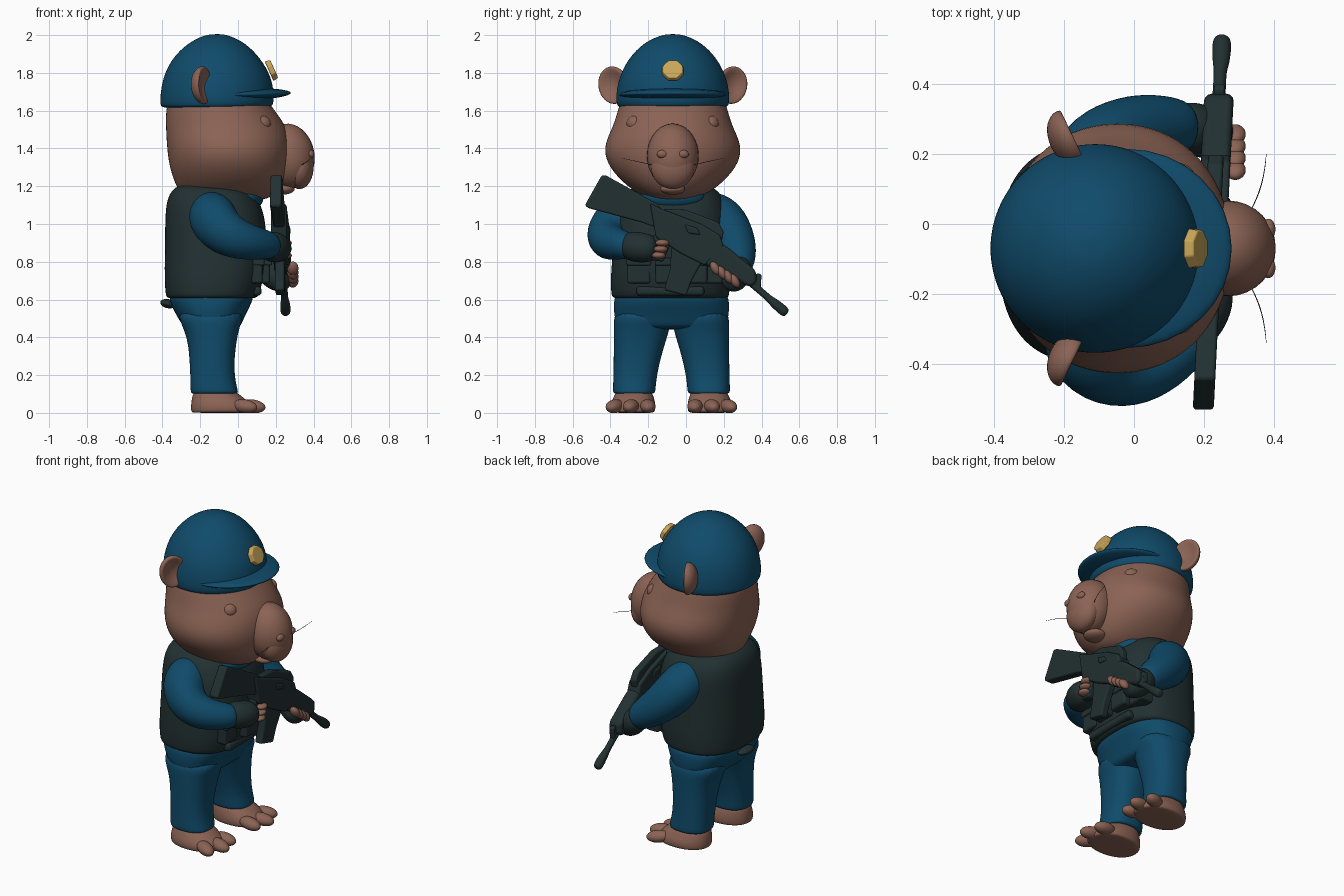
import bpy, bmesh, math
from mathutils import Vector, Matrix

if "Cube" in bpy.data.objects:
    bpy.data.objects.remove(bpy.data.objects["Cube"])

CY = -0.07  # the figure's own plane of symmetry; it faces +x


def material(name, rgb):
    m = bpy.data.materials.new(name)
    m.diffuse_color = (*rgb, 1)
    m.use_nodes = True
    m.node_tree.nodes["Principled BSDF"].inputs["Base Color"].default_value = m.diffuse_color
    return m


BLUE = material("uniform blue", (0.005, 0.07, 0.145))
FUR = material("brown fur", (0.26, 0.125, 0.09))
DARK = material("dark gear", (0.016, 0.03, 0.031))
GOLD = material("gold", (0.58, 0.38, 0.10))


def finish(bm, name, mat, subsurf=0, bevel=0):
    bmesh.ops.recalc_face_normals(bm, faces=bm.faces)
    for f in bm.faces:
        f.smooth = True
    me = bpy.data.meshes.new(name)
    bm.to_mesh(me)
    bm.free()
    me.materials.append(mat)
    ob = bpy.data.objects.new(name, me)
    bpy.context.collection.objects.link(ob)
    if bevel:
        b = ob.modifiers.new("bevel", 'BEVEL')
        b.width, b.segments, b.harden_normals = bevel, 3, True
    if subsurf:
        s = ob.modifiers.new("smooth", 'SUBSURF')
        s.levels = s.render_levels = subsurf
    return ob


def skin(rings, name, mat):
    """Joins rings of points into a closed smooth body."""
    bm = bmesh.new()
    vs = [[bm.verts.new(p) for p in r] for r in rings]
    n = len(vs[0])
    for a, b in zip(vs, vs[1:]):
        for i in range(n):
            j = (i + 1) % n
            bm.faces.new((a[i], a[j], b[j], b[i]))
    bm.faces.new(vs[0])
    bm.faces.new(vs[-1])
    return finish(bm, name, mat, 2)


def loft(name, rows, mat, power=2.2, n=24):
    """Rows are z, back x, front x, half width, centre y."""
    rings = []
    for z, x0, x1, w, cy in rows:
        ring = []
        for i in range(n):
            c, s = math.cos(math.tau * i / n), math.sin(math.tau * i / n)
            ring.append(((x0 + x1) / 2 + (x1 - x0) / 2 * math.copysign(abs(c) ** (2 / power), c),
                         cy + w * math.copysign(abs(s) ** (2 / power), s), z))
        rings.append(ring)
    return skin(rings, name, mat)


def tube(name, pts, mat, n=12):
    """Points are x, y, z, radius."""
    P = [Vector(p[:3]) for p in pts]
    rings = []
    for i, p in enumerate(P):
        t = (P[min(i + 1, len(P) - 1)] - P[max(i - 1, 0)]).normalized()
        a = t.cross(Vector((0.3, 0.1, 1))).normalized()
        b = t.cross(a)
        rings.append([p + pts[i][3] * (a * math.cos(math.tau * k / n) + b * math.sin(math.tau * k / n))
                      for k in range(n)])
    return skin(rings, name, mat)


def ball(name, loc, rad, mat, rot=(0, 0, 0), cup=0):
    bm = bmesh.new()
    bmesh.ops.create_uvsphere(bm, u_segments=32, v_segments=18, radius=1)
    for v in bm.verts:
        if cup and v.co.x > 0:
            v.co.x -= cup * v.co.x ** 2
    R = Matrix.Rotation(rot[2], 4, 'Z') @ Matrix.Rotation(rot[1], 4, 'Y') @ Matrix.Rotation(rot[0], 4, 'X')
    bm.transform(Matrix.Translation(loc) @ R @ Matrix.Diagonal((*rad, 1)))
    return finish(bm, name, mat)


def box(name, loc, size, mat, bevel=0.015):
    bm = bmesh.new()
    bmesh.ops.create_cube(bm, size=1)
    bm.transform(Matrix.Translation(loc) @ Matrix.Diagonal((*size, 1)))
    return finish(bm, name, mat, bevel=bevel)


def plate(name, yz, thick, mat, bevel=0.012, x=0.225):
    """Outline in the y-z plane, given thickness along x, following the gun's slant."""
    bm = bmesh.new()
    sides = [[bm.verts.new((x + 0.05 * y + d * thick / 2, y, z)) for y, z in yz] for d in (-1, 1)]
    bm.faces.new(sides[0])
    bm.faces.new(sides[1])
    for i in range(len(yz)):
        j = (i + 1) % len(yz)
        bm.faces.new((sides[0][i], sides[0][j], sides[1][j], sides[1][i]))
    return finish(bm, name, mat, bevel=bevel)


# Head, muzzle and lower lip
loft("head", [(1.12, -.24, .12, .10, CY), (1.15, -.30, .20, .17, CY), (1.22, -.34, .255, .27, CY),
              (1.32, -.37, .28, .355, CY), (1.42, -.38, .285, .37, CY), (1.52, -.385, .26, .315, CY),
              (1.62, -.385, .18, .29, CY), (1.72, -.35, .12, .25, CY)], FUR, 2.1)
ball("muzzle", (.27, CY, 1.36), (.135, .137, .172), FUR, (0, -.15, 0))
ball("nose_tip", (.325, CY, 1.30), (.075, .115, .115), FUR)
ball("lower_lip", (.235, CY, 1.185), (.065, .065, .03), FUR)

# Hat: dome, brim and badge
loft("hat_dome", [(1.61, -.40, .16, .28, CY), (1.625, -.415, .19, .30, CY), (1.68, -.415, .195, .305, CY),
                  (1.78, -.40, .18, .287, CY), (1.88, -.35, .12, .235, CY), (1.96, -.265, .04, .155, CY),
                  (2.0, -.18, -.05, .065, CY), (2.005, -.13, -.09, .02, CY)], BLUE, 2)
ball("hat_brim", (-.02, CY, 1.685), (.30, .285, .035), BLUE, (0, -.03, 0))
bm = bmesh.new()
bmesh.ops.create_cone(bm, cap_ends=True, segments=8, radius1=.062, radius2=.055, depth=.03)
bm.transform(Matrix.Translation((.178, CY, 1.815)) @ Matrix.Rotation(math.radians(66), 4, 'Y')
             @ Matrix.Rotation(math.pi / 8, 4, 'Z'))
finish(bm, "hat_badge", GOLD, bevel=.005)

# Torso: vest, shirt collar, hips, tail flap
loft("vest", [(.605, -.37, .09, .30, -.083), (.61, -.385, .11, .315, -.083), (.72, -.392, .14, .32, -.083),
              (.90, -.388, .155, .305, -.08), (1.05, -.388, .145, .295, -.075), (1.15, -.375, .10, .27, CY),
              (1.20, -.33, .04, .21, CY), (1.215, -.28, -.02, .13, CY)], DARK, 2.5)
ball("shirt_collar", (.035, CY, 1.14), (.10, .17, .075), BLUE)
loft("hips", [(.65, -.36, .08, .29, -.077), (.60, -.37, .085, .308, -.077), (.53, -.335, .045, .308, -.077),
              (.47, -.30, .02, .295, -.077), (.44, -.27, .0, .26, -.077)], BLUE, 2.5)
ball("tail", (-.37, CY, .578), (.042, .065, .024), DARK, (0, .2, 0))
for i, y in enumerate((-.25, -.10, .05, .16)):
    box(f"vest_pouch_{i}", (.125 - .04 * (i in (0, 3)), y, .75), (.09, .125, .13), DARK)
    box(f"pouch_flap_{i}", (.13 - .04 * (i in (0, 3)), y, .80), (.10, .13, .04), DARK, .01)
box("waist_belt", (.08, -.083, .645), (.09, .36, .05), DARK, .02)

# Mirrored parts: ears, eyelids, whiskers, legs, feet
for side, s in (("right", -1), ("left", 1)):
    ball(side + "_ear", (-.185, CY + s * .315, 1.735), (.058, .085, .10), FUR, (s * -.25, 0, s * .45), 1.2)
    ball(side + "_eyelid", (.125, CY + s * .20, 1.53), (.05, .045, .045), FUR)
    ball(side + "_nostril", (.385, CY + s * .055, 1.37), (.02, .03, .022), FUR)
    tube(side + "_whisker", [(.33, CY + s * .10, 1.31, .002), (.37, CY + s * .18, 1.33, .002),
                             (.38, CY + s * .28, 1.35, .001)], DARK, 5)
    c = -.077
    loft(side + "_leg", [(.10, -.24, -.01, .095, c + s * .198), (.105, -.252, .005, .115, c + s * .198),
                         (.15, -.252, -.01, .113, c + s * .196), (.25, -.255, -.022, .12, c + s * .187),
                         (.38, -.265, -.008, .138, c + s * .168), (.46, -.295, .01, .152, c + s * .155),
                         (.56, -.34, .05, .15, c + s * .155)], BLUE, 2.4)
    loft(side + "_foot", [(.0, -.24, .06, .10, c + s * .205), (.004, -.25, .085, .12, c + s * .205),
                          (.045, -.25, .075, .122, c + s * .205), (.08, -.245, .03, .108, c + s * .2),
                          (.13, -.23, -.03, .09, c + s * .198)], FUR)
    for k, (x, y) in enumerate(((.05, .125), (.075, .215), (.035, .30))):
        ball(f"{side}_toe_{k}", (x, c + s * y, .035), (.072, .041, .036), FUR, (0, .12, s * (k * .25 - .05)))

# Arms, gloves and bare fingers
tube("right_sleeve", [(-.15, -.20, 1.09, .07), (-.15, -.27, 1.07, .125), (-.13, -.36, 1.02, .14),
                      (-.07, -.415, .95, .125), (.02, -.42, .91, .108), (.11, -.375, .895, .088),
                      (.175, -.31, .885, .075), (.19, -.29, .885, .05)], BLUE)
tube("right_glove", [(.15, -.33, .885, .05), (.165, -.30, .885, .082), (.20, -.24, .875, .085),
                     (.22, -.18, .87, .075), (.225, -.15, .87, .04)], DARK)
tube("left_sleeve", [(-.15, .05, 1.09, .07), (-.14, .12, 1.07, .125), (-.10, .20, 1.01, .138),
                     (-.03, .25, .92, .122), (.05, .275, .85, .105), (.13, .28, .79, .085),
                     (.16, .28, .77, .06)], BLUE)
tube("left_glove", [(.12, .28, .79, .05), (.145, .28, .775, .078), (.20, .265, .72, .08),
                    (.25, .24, .69, .065), (.27, .23, .68, .03)], DARK)
for k in range(4):
    ball(f"left_finger_{k}", (.29, .155 + .034 * k, .765 - .022 * k), (.03, .023, .04), FUR, (.55, 0, 0))
for k in range(3):
    ball(f"right_finger_{k}", (.25, -.125 - .01 * k, .90 - .033 * k), (.035, .037, .019), FUR)

# Rifle held across the chest
plate("rifle_stock", [(-.445, 1.26), (-.42, 1.255), (-.14, 1.10), (-.10, .96), (-.24, 1.01),
                      (-.52, 1.085), (-.535, 1.10)], .06, DARK)
plate("rifle_receiver", [(-.19, 1.11), (-.13, 1.08), (.08, 1.0), (.18, .94), (.20, .88),
                         (.10, .78), (-.02, .84), (-.16, .93)], .085, DARK)
plate("rifle_carry_handle", [(-.12, 1.08), (.0, 1.075), (.17, 1.01), (.20, .96), (.19, .91), (-.05, 1.0)],
      .045, DARK)
plate("rifle_handguard", [(.17, .91), (.23, .87), (.37, .755), (.375, .69), (.34, .665), (.09, .79)],
      .085, DARK, .025)
plate("rifle_magazine", [(-.075, .90), (.085, .80), (.03, .70), (.0, .62), (-.115, .65), (-.085, .76)], .05, DARK)
plate("rifle_grip", [(-.17, .95), (-.08, .90), (-.12, .80), (-.19, .81)], .05, DARK)
plate("rifle_front_sight", [(.33, .72), (.355, .73), (.385, .74), (.40, .73), (.395, .66), (.37, .65)], .03, DARK, .006)
plate("rifle_bolt_cover", [(-.01, 1.0), (.06, .98), (.08, .94), (.01, .95)], .10, DARK)
tube("rifle_barrel", [(.24, .30, .725, .02), (.243, .36, .675, .02), (.247, .44, .605, .018),
                      (.249, .455, .592, .024), (.251, .50, .555, .029), (.252, .528, .53, .027),
                      (.253, .535, .525, .014)], DARK)
